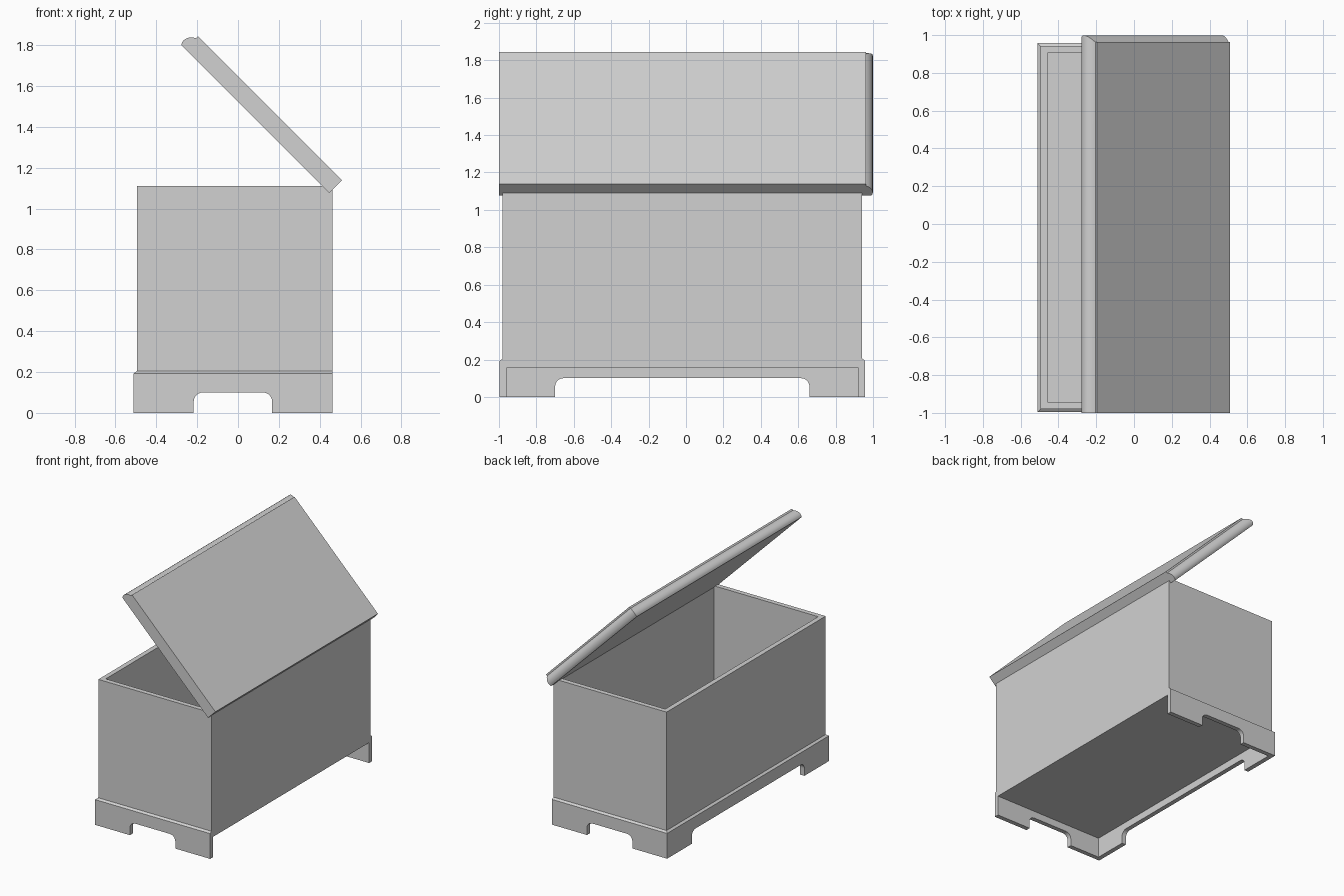
import bpy, bmesh, math

if "Cube" in bpy.data.objects:
    bpy.data.objects.remove(bpy.data.objects["Cube"], do_unlink=True)

grey = bpy.data.materials.new("plain grey")
grey.use_nodes = True
grey.diffuse_color = (0.64, 0.64, 0.64, 1)
grey.node_tree.nodes["Principled BSDF"].inputs["Base Color"].default_value = (0.64, 0.64, 0.64, 1)


def loft(name, rings):
    """Bridge a series of equal-sized closed rings and cap both ends."""
    bm = bmesh.new()
    rows = [[bm.verts.new(p) for p in ring] for ring in rings]
    n = len(rows[0])
    for a, b in zip(rows, rows[1:]):
        for i in range(n):
            j = (i + 1) % n
            bm.faces.new((a[i], a[j], b[j], b[i]))
    bm.faces.new(rows[0])
    bm.faces.new(rows[-1])
    bmesh.ops.recalc_face_normals(bm, faces=bm.faces)
    mesh = bpy.data.meshes.new(name)
    bm.to_mesh(mesh)
    bm.free()
    mesh.materials.append(grey)
    obj = bpy.data.objects.new(name, mesh)
    bpy.context.collection.objects.link(obj)
    return obj


def activate(obj):
    bpy.ops.object.select_all(action='DESELECT')
    obj.select_set(True)
    bpy.context.view_layer.objects.active = obj


def smooth(obj):
    activate(obj)
    bpy.ops.object.shade_smooth_by_angle(angle=math.radians(30))


# Footprint of the plinth: open long side at +x
X0, X1, Y0, Y1 = -0.511, 0.462, -0.996, 0.958
LEDGE, BOX_Z, RIM_Z, WALL = 0.016, 0.155, 1.11, 0.037


# Chest box: outside up, over the rim, down to the floor
def box_ring(t, z):
    d = LEDGE + t
    return [(X0 + d, Y0 + d, z), (X1 - t, Y0 + d, z),
            (X1 - t, Y1 - d, z), (X0 + d, Y1 - d, z)]


loft("chest_box", [box_ring(0, BOX_Z), box_ring(0, RIM_Z),
                   box_ring(WALL, RIM_Z), box_ring(WALL, BOX_Z + WALL)])

# Plinth: rabbeted moulding swept round three sides with mitred corners
section = [(0, 0), (0, 0.193), (LEDGE, 0.205), (LEDGE, BOX_Z), (0.035, BOX_Z), (0.035, 0)]
plinth = loft("plinth", [
    [(X1, Y0 + d, z) for d, z in section],
    [(X0 + d, Y0 + d, z) for d, z in section],
    [(X0 + d, Y1 - d, z) for d, z in section],
    [(X1, Y1 - d, z) for d, z in section]])


# Rounded cut-outs that leave bracket feet
def arch(a, b, top=0.1, r=0.045, steps=6):
    pts = [(a, -0.05), (b, -0.05)]
    for cx, start in ((b - r, 0), (a + r, 90)):
        for i in range(steps + 1):
            t = math.radians(start + 90 * i / steps)
            pts.append((cx + r * math.cos(t), top - r + r * math.sin(t)))
    return pts


long_arch, end_arch = arch(-0.70, 0.66), arch(-0.217, 0.167)
cutters = [
    loft("long_cutter", [[(x, p, z) for p, z in long_arch] for x in (-0.6, -0.4)]),
    loft("end_cutter", [[(p, y, z) for p, z in end_arch] for y in (-1.1, 1.1)])]
for cutter in cutters:
    cutter.hide_render = True
    activate(plinth)
    mod = plinth.modifiers.new("cutout", 'BOOLEAN')
    mod.operation, mod.solver, mod.object = 'DIFFERENCE', 'EXACT', cutter
    bpy.ops.object.modifier_apply(modifier=mod.name)
    bpy.data.objects.remove(cutter, do_unlink=True)
smooth(plinth)

# Lid: propped open at 45 degrees, nosing on the free edge and the +y end
S = math.sqrt(0.5)
LENGTH, END_Y = 0.997, 0.963


def lid_point(u, y, w):
    return (0.447 + S * (w - u), y, 1.076 + S * (w + u))


def lid_ring(d, w):
    return [lid_point(0, -1, w), lid_point(LENGTH + d, -1, w),
            lid_point(LENGTH + d, END_Y + d, w), lid_point(0, END_Y + d, w)]


nosing = [(0.028, 0), (0.034, 0.012), (0.036, 0.024), (0.033, 0.040), (0.026, 0.053),
          (0.014, 0.066), (0, 0.075), (0, 0.088)]
smooth(loft("lid", [lid_ring(d, w) for d, w in nosing]))
